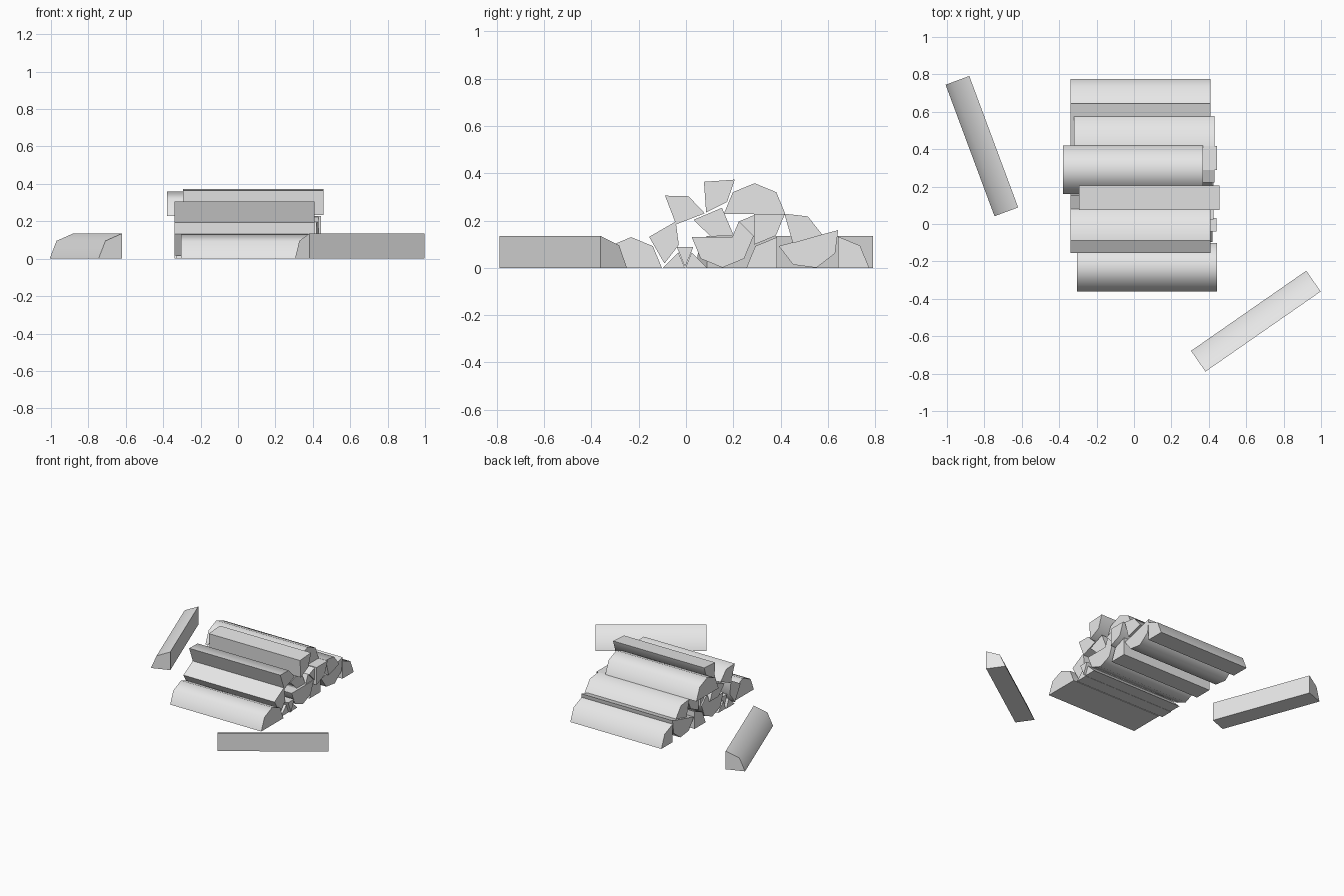
import bpy, bmesh
from math import radians, sin, cos
from mathutils import Matrix

cube = bpy.data.objects.get("Cube")
if cube:
    bpy.data.objects.remove(cube, do_unlink=True)

LENGTH = 0.75
FULL, THIN = 0.13, 0.092

wood = bpy.data.materials.new("pale_grey_wood")
wood.use_nodes = True
GREY = (0.8, 0.8, 0.8, 1)
wood.diffuse_color = GREY
wood.node_tree.nodes["Principled BSDF"].inputs["Base Color"].default_value = GREY


def split_log(name, y, z, start, span, radius=FULL, x=0.035, turn=0):
    """Wedge of a round log: split corner at (y, z), bark arc in 45 degree facets."""
    bm = bmesh.new()
    angles = [radians(start + a) for a in range(0, span + 1, 45)]
    outline = [(radius * cos(a), radius * sin(a)) for a in angles]
    if span < 180:
        outline.insert(0, (0, 0))
    face = bm.faces.new([bm.verts.new((-LENGTH / 2, u, v)) for u, v in outline])
    grown = bmesh.ops.extrude_face_region(bm, geom=[face])["geom"]
    bmesh.ops.translate(bm, vec=(LENGTH, 0, 0),
                        verts=[g for g in grown if isinstance(g, bmesh.types.BMVert)])
    bmesh.ops.recalc_face_normals(bm, faces=bm.faces)
    mesh = bpy.data.meshes.new(name)
    bm.to_mesh(mesh)
    bm.free()
    mesh.materials.append(wood)
    log = bpy.data.objects.new(name, mesh)
    log.matrix_world = Matrix.Translation((x, y, z)) @ Matrix.Rotation(radians(turn), 4, "Z")
    bpy.context.collection.objects.link(log)
    log.select_set(True)
    bpy.context.view_layer.objects.active = log


bpy.ops.object.select_all(action="DESELECT")

# Half logs
split_log("front_half_log", -0.232, 0, 0, 180, x=0.07)
split_log("middle_half_log", 0.154, 0.131, 180, 180, x=0.05)
split_log("back_half_log", 0.518, 0.126, 195, 180)
split_log("top_half_log", 0.29, 0.228, 0, 180, x=-0.005)

# Quarter logs in the stack
split_log("front_quarter_log", -0.156, 0.131, -60, 90)
split_log("upper_front_quarter_log", -0.042, 0.184, 21, 90)
split_log("top_quarter_log", 0.076, 0.364, -86, 90, x=0.082)
split_log("upper_back_quarter_log", 0.452, 0.104, 16, 90, x=0.055)
split_log("back_quarter_log", 0.642, 0, 0, 90, radius=0.133)
split_log("lower_quarter_log", 0.385, 0, 90, 90)
split_log("inner_back_quarter_log", 0.288, 0.228, -90, 90, x=0.07)
split_log("inner_front_quarter_log", 0.152, 0.254, 203, 90)

# Thin kindling wedges
split_log("kindling_upper", 0.288, 0.131, 90, 45, THIN, x=0.055)
split_log("kindling_lower", 0.288, 0.131, 135, 45, THIN, x=0.045)
split_log("kindling_front", -0.097, 0, 0, 45, THIN, x=0.045)
split_log("kindling_middle", -0.004, 0.004, 67.5, 45, THIN, x=0.065)
split_log("kindling_rear", 0.089, 0, 135, 45, THIN, x=0.05)

# Loose logs lying on the ground
split_log("loose_front_log", -0.575, 0, 0, 90, radius=0.135, x=0.69, turn=34.8)
split_log("loose_back_log", 0.44, 0, 90, 90, radius=0.135, x=-0.75, turn=-69.6)

# Rounded bark, crisp split edges
bpy.ops.object.shade_smooth_by_angle(angle=radians(50))
